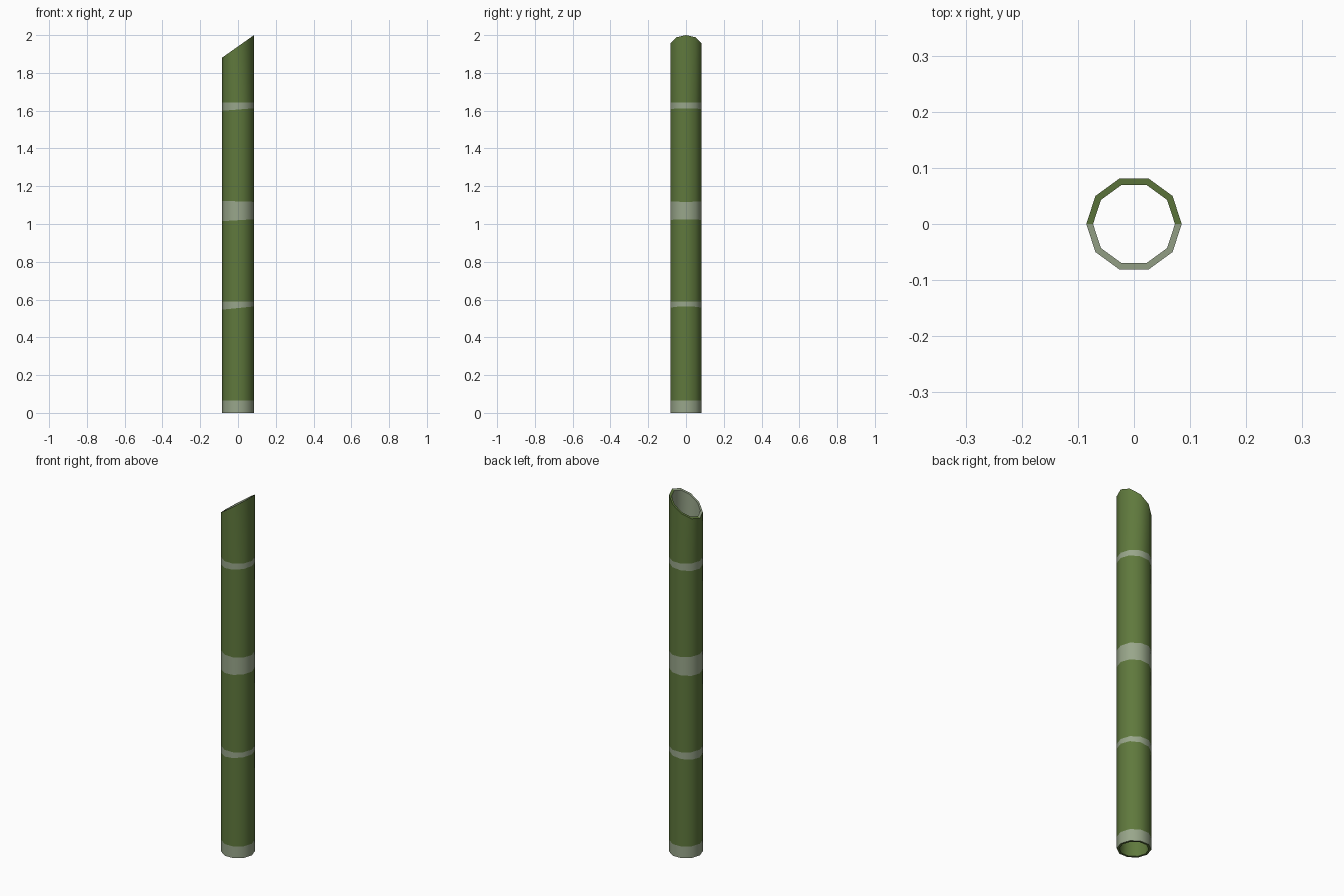
import bpy, bmesh, math

if "Cube" in bpy.data.objects:
    bpy.data.objects.remove(bpy.data.objects["Cube"])

SIDES, R_OUT, R_IN = 10, 0.085, 0.073


def material(name, rgb):
    m = bpy.data.materials.new(name)
    m.diffuse_color = (*rgb, 1)
    m.use_nodes = True
    m.node_tree.nodes["Principled BSDF"].inputs["Base Color"].default_value = m.diffuse_color
    return m


green = material("bamboo green", (0.115, 0.19, 0.046))
pale = material("pale node green", (0.315, 0.38, 0.255))


def top_z(x):
    # slanted cut across the top
    return 1.94 + x * 0.06 / R_OUT


bm = bmesh.new()


def ring(radius, height):
    verts = []
    for i in range(SIDES):
        a = 2 * math.pi * i / SIDES
        x, y = radius * math.cos(a), radius * math.sin(a)
        verts.append(bm.verts.new((x, y, height(x))))
    return verts


def bridge(lower, upper, pick):
    for i in range(SIDES):
        j = (i + 1) % SIDES
        f = bm.faces.new((lower[i], lower[j], upper[j], upper[i]))
        f.material_index = pick(f)


def level(z, tilt=0.0):
    return lambda x: z + tilt * x


# outer wall: pale bands alternate with green, lower band edges slightly tilted
outer_levels = [level(0), level(0.065), level(0.555, 0.1), level(0.59),
                level(1.02, 0.06), level(1.12, -0.03), level(1.606, 0.08),
                level(1.642), top_z]
outer = [ring(R_OUT, h) for h in outer_levels]
for k in range(len(outer) - 1):
    bridge(outer[k], outer[k + 1], lambda f, k=k: 1 - k % 2)

# inner wall: pale near the open cut, green below
inner = [ring(R_IN, h) for h in (top_z, level(1.7), level(0))]
bridge(inner[0], inner[1], lambda f: 1)
bridge(inner[1], inner[2], lambda f: 0)

# rims: cut face is pale on the front half
bridge(outer[-1], inner[0], lambda f: int(f.calc_center_median().y < 0))
bridge(inner[-1], outer[0], lambda f: 0)

bmesh.ops.recalc_face_normals(bm, faces=bm.faces)
mesh = bpy.data.meshes.new("bamboo_stalk")
bm.to_mesh(mesh)
bm.free()
mesh.materials.append(green)
mesh.materials.append(pale)
stalk = bpy.data.objects.new("bamboo_stalk", mesh)
bpy.context.collection.objects.link(stalk)
bpy.context.view_layer.objects.active = stalk
stalk.select_set(True)
bpy.ops.object.shade_smooth_by_angle(angle=math.radians(40))
